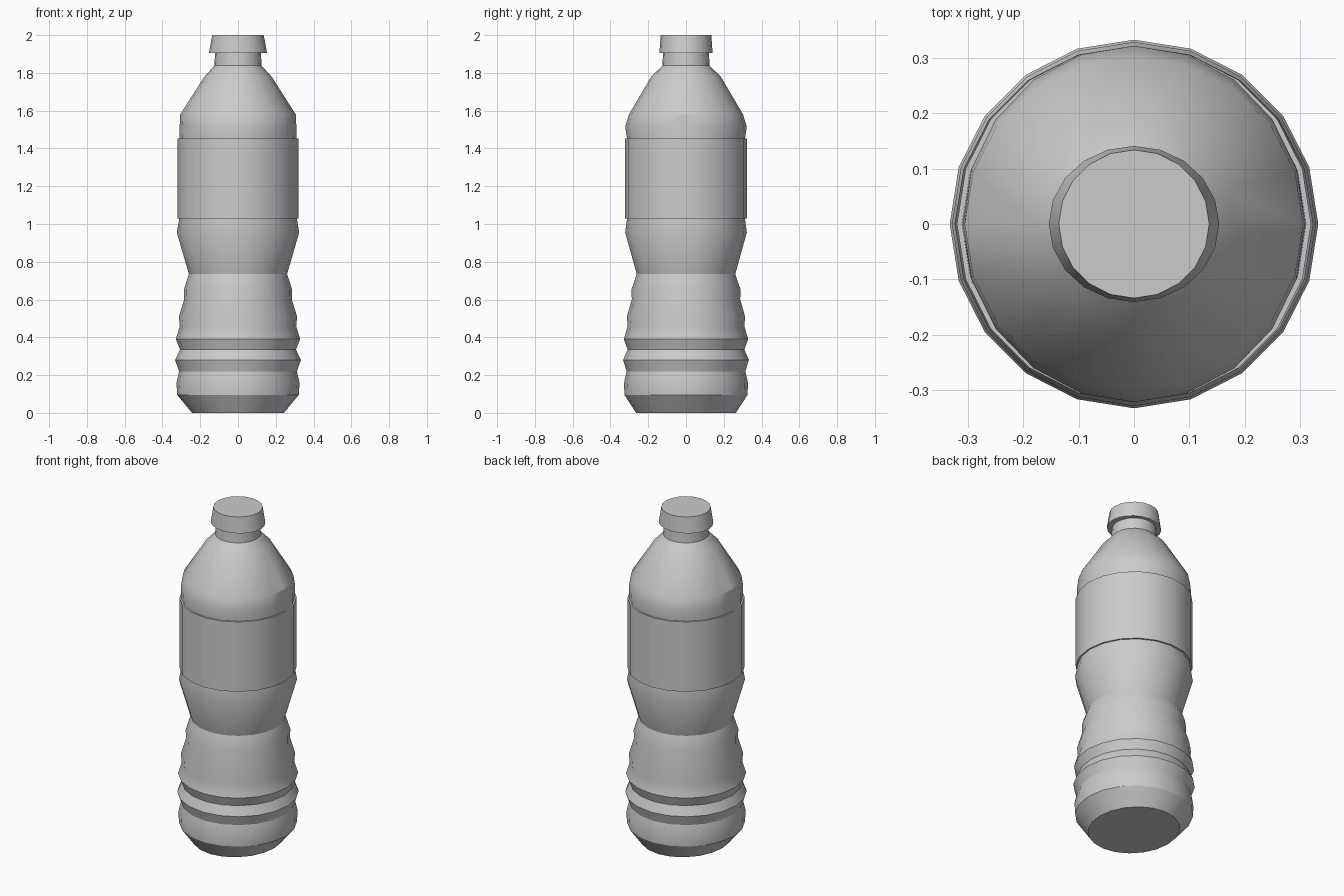
import bpy, bmesh, math

if "Cube" in bpy.data.objects:
    bpy.data.objects.remove(bpy.data.objects["Cube"])

SIDES = 20


def lathe(name, rings, cap_bottom=True, cap_top=True, angle=28):
    """Skin elliptical rings given as (x radius, y radius, z)."""
    bm = bmesh.new()
    loops = []
    for rx, ry, z in rings:
        loops.append([bm.verts.new((rx * math.cos(2 * math.pi * i / SIDES),
                                    ry * math.sin(2 * math.pi * i / SIDES), z))
                      for i in range(SIDES)])
    for a, b in zip(loops, loops[1:]):
        for i in range(SIDES):
            j = (i + 1) % SIDES
            bm.faces.new((a[i], a[j], b[j], b[i]))
    if cap_bottom:
        bm.faces.new(loops[0][::-1])
    if cap_top:
        bm.faces.new(loops[-1])
    mesh = bpy.data.meshes.new(name)
    bm.to_mesh(mesh)
    bm.free()
    obj = bpy.data.objects.new(name, mesh)
    bpy.context.collection.objects.link(obj)
    bpy.ops.object.select_all(action='DESELECT')
    obj.select_set(True)
    bpy.context.view_layer.objects.active = obj
    bpy.ops.object.shade_smooth_by_angle(angle=math.radians(angle))
    return obj


# Bottle body: chamfered base, grip ribs, waist, label seat, shoulder
lathe("bottle_body", [
    (.243, .264, 0), (.322, .326, .095),
    (.326, .328, .16), (.312, .314, .22),
    (.333, .333, .28), (.307, .309, .335),
    (.329, .329, .39), (.308, .309, .46),
    (.313, .313, .51), (.285, .287, .60),
    (.286, .288, .655), (.260, .261, .735),
    (.324, .322, .955), (.311, .312, 1.03),
    (.311, .312, 1.45), (.309, .322, 1.515),
    (.306, .302, 1.58), (.178, .184, 1.78), (.125, .125, 1.838),
], cap_top=False)

# Neck
lathe("neck", [(.125, .125, 1.838), (.121, .121, 1.91)],
      cap_bottom=False, cap_top=False)

# Label sleeve with thin rims meeting the body
lathe("label", [(.311, .312, 1.03), (.320, .322, 1.03),
                (.320, .322, 1.452), (.309, .312, 1.452)],
      cap_bottom=False, cap_top=False)

# Tapered screw cap
lathe("cap", [(.121, .121, 1.905), (.154, .141, 1.905), (.136, .134, 2.0)],
      cap_bottom=False)
